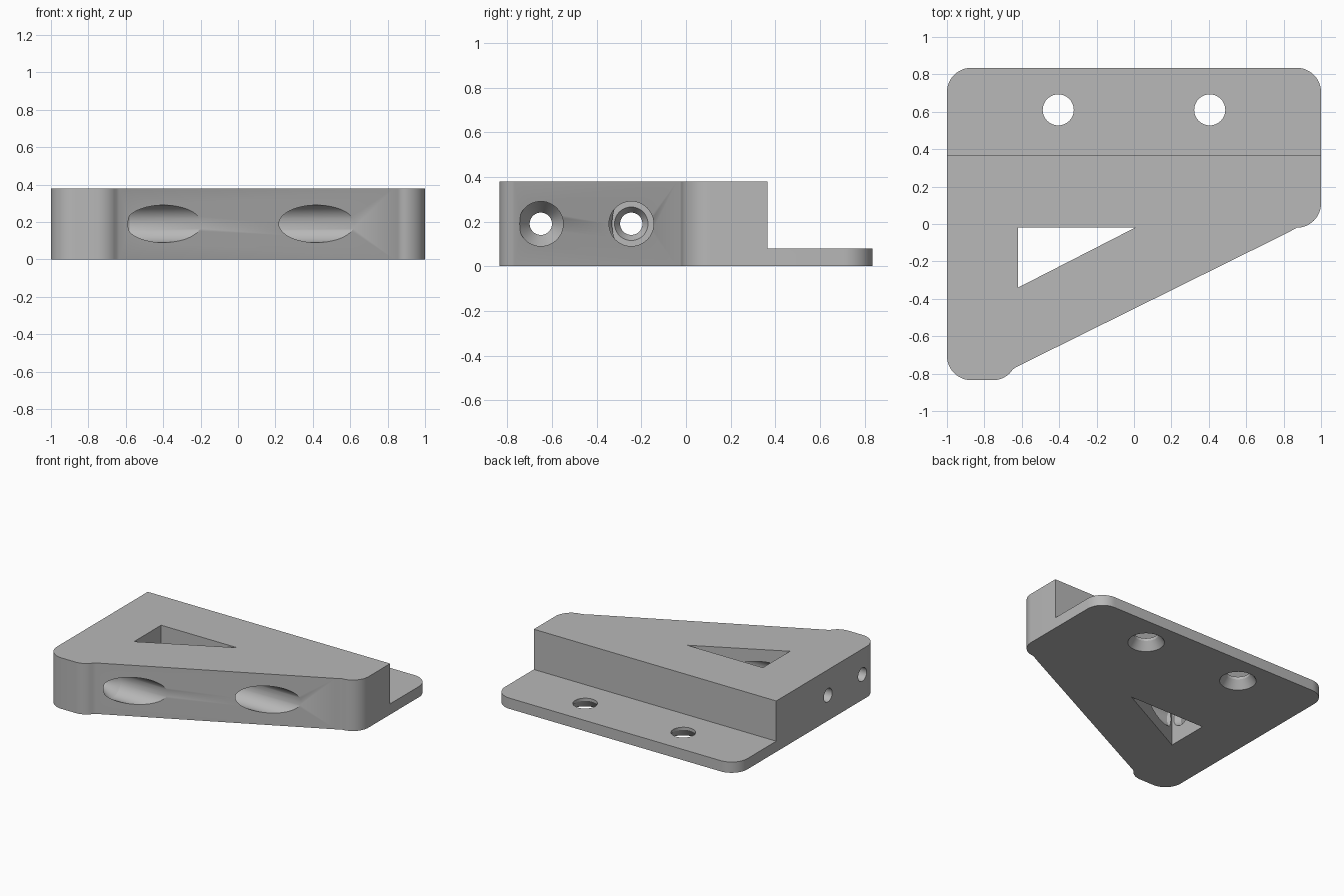
import bpy, bmesh, math
from mathutils import Vector, Matrix

cube = bpy.data.objects.get("Cube")
if cube:
    bpy.data.objects.remove(cube, do_unlink=True)

grey = bpy.data.materials.new("matte grey")
grey.use_nodes = True
colour = (0.48, 0.48, 0.48, 1)
grey.diffuse_color = colour
grey.node_tree.nodes["Principled BSDF"].inputs["Base Color"].default_value = colour


def finish(name, bm):
    bmesh.ops.recalc_face_normals(bm, faces=bm.faces)
    mesh = bpy.data.meshes.new(name)
    bm.to_mesh(mesh)
    bm.free()
    mesh.materials.append(grey)
    obj = bpy.data.objects.new(name, mesh)
    bpy.context.collection.objects.link(obj)
    return obj


def prism(name, outline, low, high):
    """Extrude a flat outline upward."""
    bm = bmesh.new()
    face = bm.faces.new([bm.verts.new((x, y, low)) for x, y in outline])
    up = bmesh.ops.extrude_face_region(bm, geom=[face])["geom"]
    bmesh.ops.translate(bm, vec=(0, 0, high - low),
                        verts=[v for v in up if isinstance(v, bmesh.types.BMVert)])
    return finish(name, bm)


def lathe(name, profile, matrix, sides=48):
    """Closed round solid from (radius, height) pairs along its own z axis."""
    bm = bmesh.new()
    rings = []
    for r, h in profile:
        rings.append([bm.verts.new((r * math.cos(math.tau * i / sides),
                                    r * math.sin(math.tau * i / sides), h))
                      for i in range(sides)])
    for a, b in zip(rings, rings[1:]):
        for i in range(sides):
            j = (i + 1) % sides
            bm.faces.new((a[i], a[j], b[j], b[i]))
    bm.faces.new(rings[0])
    bm.faces.new(rings[-1])
    bm.transform(matrix)
    return finish(name, bm)


def arc(cx, cy, start, end, r=0.13, steps=12):
    angles = [math.radians(start + (end - start) * i / steps) for i in range(steps + 1)]
    return [(cx + r * math.cos(a), cy + r * math.sin(a)) for a in angles]


# Bracket outline: rounded corners joined by a sloping front edge
outline = (arc(0.87, 0.705, 0, 90) + arc(-0.87, 0.705, 90, 180)
           + arc(-0.87, -0.705, 180, 270) + arc(-0.755, -0.705, 270, 315)
           + [(-0.65, -0.78), (-0.636, -0.768), (0.835, -0.04), (0.855, -0.028)]
           + arc(0.87, 0.11, 270, 360))
bracket = prism("bracket", outline, 0, 0.38)

cutters = []
# Step down to the rear mounting flange
cutters.append(prism("flange_step", [(-2, 0.365), (2, 0.365), (2, 2), (-2, 2)], 0.08, 1))
# Triangular window
cutters.append(prism("window", [(-0.62, -0.02), (0.005, -0.02), (-0.62, -0.34)], -1, 1))
# Countersunk flange holes, wide at the underside
for x in (-0.405, 0.405):
    cutters.append(lathe("flange_hole", [(0.124, -0.1), (0.124, 0), (0.083, 0.06), (0.083, 0.2)],
                         Matrix.Translation((x, 0.61, 0))))
# Sideways screw bores: wide from the sloping face, tapering to a narrow exit
along_x = Matrix.Rotation(math.pi / 2, 4, 'Y')
for y in (-0.65, -0.245):
    cutters.append(lathe("screw_bore", [(0.05, -1.2), (0.05, -0.66), (0.1, -0.58), (0.1, 1.3)],
                         Matrix.Translation((0, y, 0.19)) @ along_x))

bpy.ops.object.select_all(action='DESELECT')
bpy.context.view_layer.objects.active = bracket
bracket.select_set(True)
for cutter in cutters:
    cutter.hide_render = True
    mod = bracket.modifiers.new(cutter.name, 'BOOLEAN')
    mod.operation = 'DIFFERENCE'
    mod.solver = 'EXACT'
    mod.object = cutter
    bpy.ops.object.modifier_apply(modifier=mod.name)
for cutter in cutters:
    bpy.data.objects.remove(cutter, do_unlink=True)

bpy.ops.object.shade_smooth_by_angle(angle=math.radians(30))
